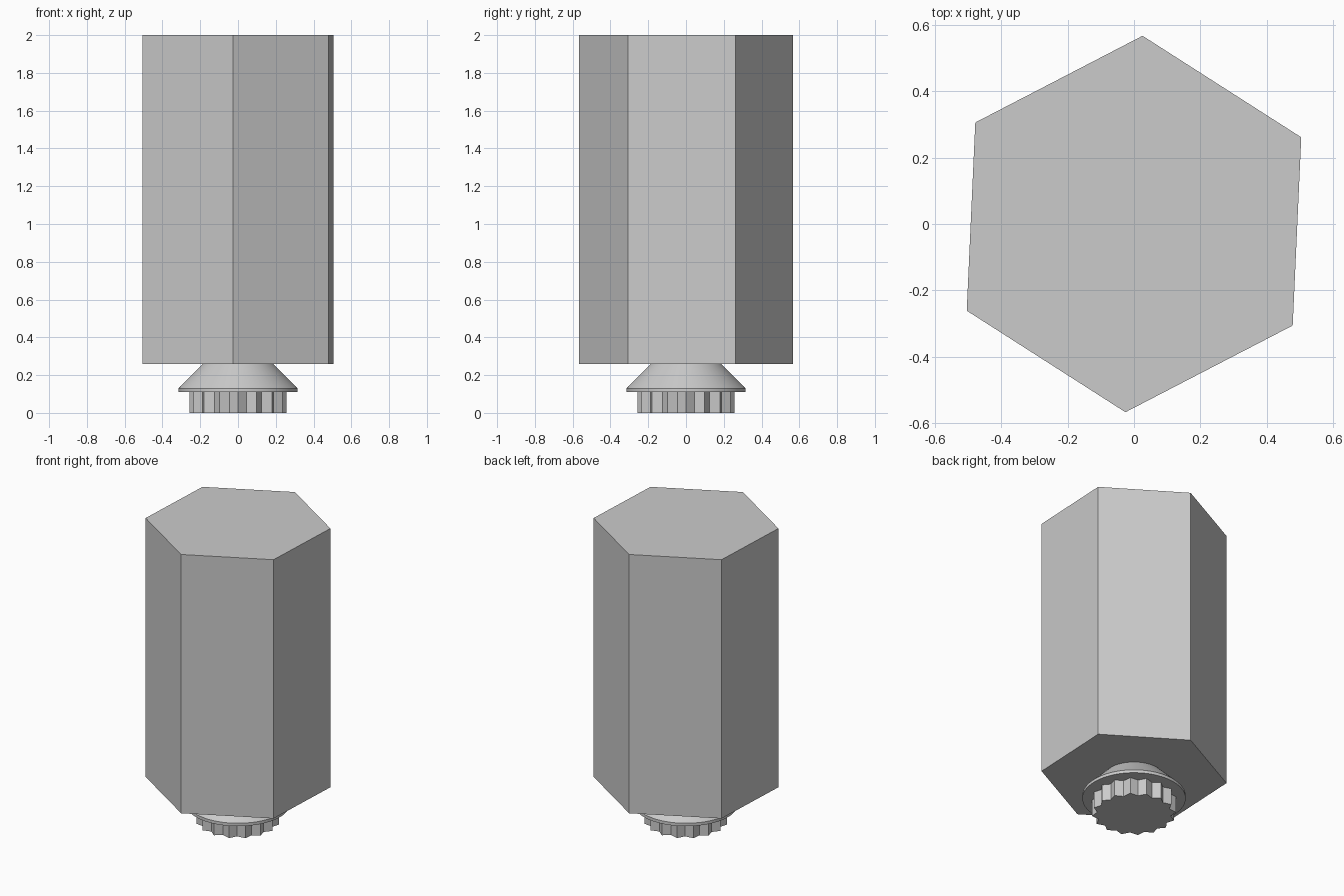
import bpy
import bmesh
from math import cos, sin, pi, radians

cube = bpy.data.objects.get("Cube")
if cube:
    bpy.data.objects.remove(cube, do_unlink=True)

grey = bpy.data.materials.new("light_grey")
grey.use_nodes = True
colour = (0.6, 0.6, 0.6, 1)
grey.diffuse_color = colour
grey.node_tree.nodes["Principled BSDF"].inputs["Base Color"].default_value = colour


def ring(radii, count, phase=0):
    """Points around the z axis, cycling through the given radii."""
    return [(radii[i % len(radii)] * cos(phase + 2 * pi * i / count),
             radii[i % len(radii)] * sin(phase + 2 * pi * i / count))
            for i in range(count)]


def loft(name, sections, smooth=False):
    """Closed solid through a stack of (outline, height) sections."""
    bm = bmesh.new()
    loops = [[bm.verts.new((x, y, z)) for x, y in outline]
             for outline, z in sections]
    for low, high in zip(loops, loops[1:]):
        for i in range(len(low)):
            j = (i + 1) % len(low)
            bm.faces.new((low[i], low[j], high[j], high[i]))
    bm.faces.new(loops[0][::-1])
    bm.faces.new(loops[-1])
    mesh = bpy.data.meshes.new(name)
    bm.to_mesh(mesh)
    bm.free()
    mesh.materials.append(grey)
    obj = bpy.data.objects.new(name, mesh)
    bpy.context.collection.objects.link(obj)
    if smooth:
        bpy.ops.object.select_all(action='DESELECT')
        obj.select_set(True)
        bpy.context.view_layer.objects.active = obj
        bpy.ops.object.shade_smooth_by_angle(angle=radians(30))
    return obj


# Slightly twisted hexagonal body
hexagon = ring([0.568], 6, radians(27.4))
loft("hexagonal_body", [(hexagon, 0.26), (hexagon, 2.0)])

# Conical neck with a thin flange at its base
loft("flanged_neck", [(ring([r], 64), z) for r, z in
                      ((0.315, 0.11), (0.315, 0.13), (0.185, 0.26))], smooth=True)

# Toothed drive tip: sixteen triangular splines
star = ring([0.256, 0.225], 32)
loft("splined_tip", [(star, 0.0), (star, 0.11)])
